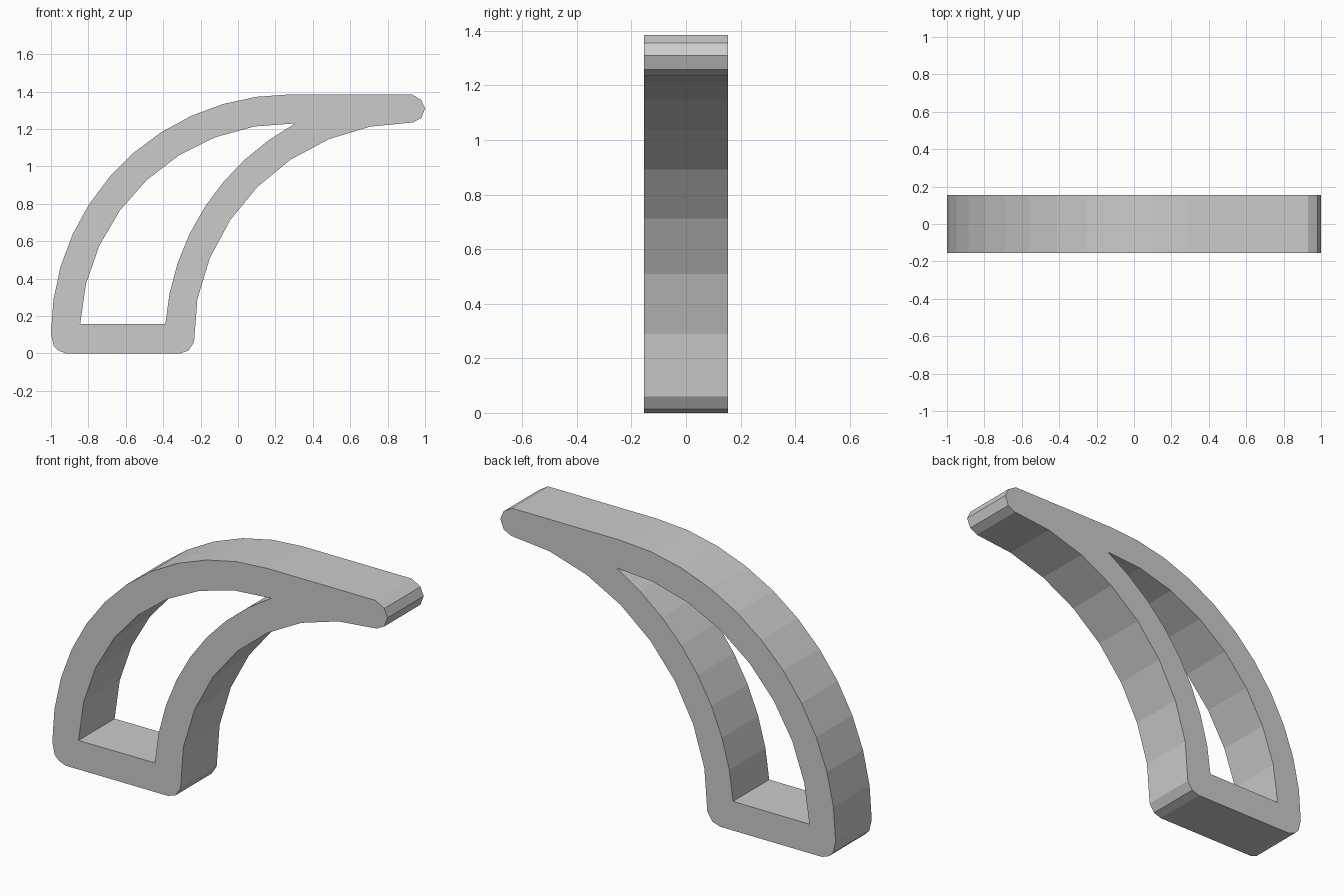
import bpy
import bmesh
from math import cos, sin, radians
from mathutils import Vector

cube = bpy.data.objects.get("Cube")
if cube:
    bpy.data.objects.remove(cube, do_unlink=True)

HALF_DEPTH = 0.154
BACK_CENTRE = (0.28, 0.105)    # centre of the large outer sweep
FRONT_CENTRE = (0.935, 0.06)   # centre of the inner sweep


def arc(centre, radius, start, end, segments):
    """Points along a circular arc in the x-z plane, angles in degrees."""
    points = []
    for i in range(segments + 1):
        angle = radians(start + (end - start) * i / segments)
        points.append((centre[0] + radius * cos(angle),
                       centre[1] + radius * sin(angle)))
    return points


def add_loop(bm, points):
    """Add a closed ring of edges on the front plane."""
    verts = [bm.verts.new((x, -HALF_DEPTH, z)) for x, z in points]
    return [bm.edges.new((a, b)) for a, b in zip(verts, verts[1:] + verts[:1])]


def make_material(name, colour):
    material = bpy.data.materials.new(name)
    material.use_nodes = True
    material.diffuse_color = colour
    shader = material.node_tree.nodes["Principled BSDF"]
    shader.inputs["Base Color"].default_value = colour
    return material


# Outer outline: back sweep, rounded tip, front sweep, rounded foot
tip = [(0.93, 1.385), (0.98, 1.355), (1.0, 1.31), (0.98, 1.258)]
foot = [(-0.235, 0.06), (-0.265, 0.015), (-0.31, 0),
        (-0.92, 0), (-0.96, 0.015), (-0.985, 0.04)]
back_sweep = arc(BACK_CENTRE, 1.28, 180, 90, 11)
front_sweep = arc(FRONT_CENTRE, 1.175, 90, 180, 8)
outline = back_sweep + tip + front_sweep[:-1] + foot

# Opening: two sweeps meeting in a point, closed by a flat sill
opening = (arc(BACK_CENTRE, 1.125, 177.4, 88.7, 8)
           + arc(FRONT_CENTRE, 1.327, 118.2, 175.8, 8)[1:])

# Fill the profile and extrude it through the depth
bm = bmesh.new()
edges = add_loop(bm, outline) + add_loop(bm, opening)
bmesh.ops.triangle_fill(bm, edges=edges, use_beauty=True)
result = bmesh.ops.extrude_face_region(bm, geom=bm.faces[:])
moved = [g for g in result["geom"] if isinstance(g, bmesh.types.BMVert)]
bmesh.ops.translate(bm, verts=moved, vec=Vector((0, 2 * HALF_DEPTH, 0)))
bmesh.ops.recalc_face_normals(bm, faces=bm.faces[:])

mesh = bpy.data.meshes.new("curved_bracket")
bm.to_mesh(mesh)
bm.free()
mesh.materials.append(make_material("light_grey", (0.6, 0.6, 0.6, 1)))
bracket = bpy.data.objects.new("curved_bracket", mesh)
bpy.context.collection.objects.link(bracket)
